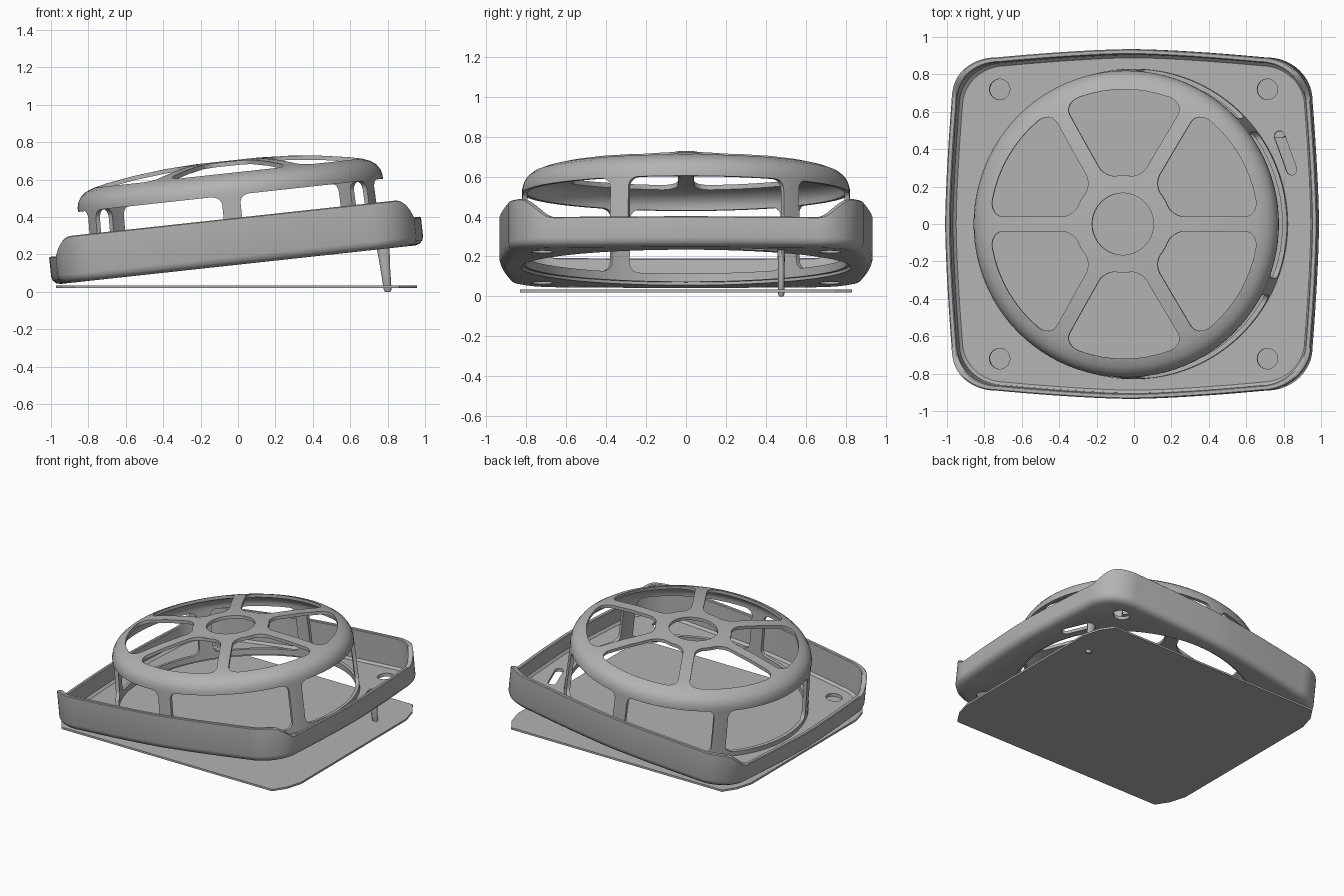
import bpy, bmesh, math
from math import sin, cos, pi, radians, asin
from mathutils import Matrix, Vector

old = bpy.data.objects.get("Cube")
if old:
    bpy.data.objects.remove(old, do_unlink=True)

grey = bpy.data.materials.new("plain grey")
grey.use_nodes = True
grey.diffuse_color = (0.45, 0.45, 0.45, 1)
grey.node_tree.nodes["Principled BSDF"].inputs["Base Color"].default_value = grey.diffuse_color

TILT = Matrix.Translation((0, 0, 0.145)) @ Matrix.Rotation(radians(-6.2), 4, 'Y')


def finish(name, bm):
    bmesh.ops.recalc_face_normals(bm, faces=bm.faces)
    mesh = bpy.data.meshes.new(name)
    bm.to_mesh(mesh)
    bm.free()
    mesh.materials.append(grey)
    ob = bpy.data.objects.new(name, mesh)
    bpy.context.collection.objects.link(ob)
    return ob


def loft(name, rings, closed=False):
    """Bridge rings of equal length; cap the ends or join last to first."""
    bm = bmesh.new()
    loops = [[bm.verts.new(p) for p in ring] for ring in rings]
    pairs = list(zip(loops, loops[1:]))
    if closed:
        pairs.append((loops[-1], loops[0]))
    n = len(loops[0])
    for a, b in pairs:
        for i in range(n):
            j = (i + 1) % n
            bm.faces.new((a[i], a[j], b[j], b[i]))
    if not closed:
        caps = [bm.faces.new(loops[0]), bm.faces.new(loops[-1])]
        bmesh.ops.triangulate(bm, faces=caps)
    return finish(name, bm)


def select_only(ob):
    bpy.ops.object.select_all(action='DESELECT')
    ob.select_set(True)
    bpy.context.view_layer.objects.active = ob


def cut(ob, cutters):
    for c in cutters:
        mod = ob.modifiers.new("cut", 'BOOLEAN')
        mod.operation = 'DIFFERENCE'
        mod.solver = 'EXACT'
        mod.object = c
        select_only(ob)
        bpy.ops.object.modifier_apply(modifier=mod.name)
        bpy.data.objects.remove(c, do_unlink=True)


def smooth(ob, angle=35):
    select_only(ob)
    bpy.ops.object.shade_smooth_by_angle(angle=radians(angle))


def rounded(u_low, u_high, v):
    """Outline of the square -1..1, with corner widths u and height v."""
    pts = []
    for cx, cy, start in ((1, 1, 0), (-1, 1, 90), (-1, -1, 180), (1, -1, 270)):
        u = u_high if cy > 0 else u_low
        for k in range(7):
            a = radians(start + 15 * k)
            pts.append((cx * (1 - u) + u * cos(a), cy * (1 - v) + v * sin(a)))
        if start in (0, 180):
            pts += [(cx * (1 - u) * (1 - k / 4), cy) for k in range(1, 8)]
    return pts


# Tray: bowed rounded square with a round opening
def outline():
    pts = []
    for k in range(24):
        t = -1 + k / 12
        pts.append((1.0 - 0.035 * abs(t) ** 1.5, 0.66 * t))
    for k in range(16):
        a = pi / 2 * k / 16
        pts.append((0.72 + 0.245 * cos(a), 0.66 + 0.23 * sin(a)))
    for k in range(24):
        t = 1 - k / 12
        pts.append((0.72 * t, 0.935 - 0.045 * abs(t) ** 1.5))
    for k in range(16):
        a = pi / 2 + pi / 2 * k / 16
        pts.append((-0.72 + 0.245 * cos(a), 0.66 + 0.23 * sin(a)))
    return pts + [(-x, -y) for x, y in pts]


edge = outline()


def inset(d, z):
    return [(x * (1 - d / 0.97), y * (1 - d / 0.91), z) for x, y in edge]


def rim(d, drop=0.0):
    ring = []
    for (x, y, _), (_, ey) in zip(inset(d, 0), edge):
        t = min(max((abs(ey) - 0.67) / 0.17, 0), 1)
        ring.append((x, y, 0.15 + 0.1 * t * t * (3 - 2 * t) - drop))
    return ring


def opening(z):
    return [tuple(Vector((x, y)).normalized() * 0.825) + (z,) for x, y in edge]


rings = [opening(0), inset(0.045, 0)]
rings += [inset(0.045 * (1 - sin(a)), 0.045 * (1 - cos(a))) for a in (pi / 6, pi / 3, pi / 2)]
rings += [rim(0, 0.005), rim(0.005), rim(0.022), rim(0.027, 0.005),
          inset(0.03, 0.04), inset(0.045, 0.024), opening(0.024)]
tray = loft("tray", rings, closed=True)


def column(points):
    return loft("cutter", [[(x, y, z) for x, y in points] for z in (-0.1, 0.1)])


holes = []
for sx in (-1, 1):
    for sy in (-1, 1):
        holes.append(column([(sx * 0.72 + 0.055 * cos(k * pi / 16),
                              sy * 0.72 + 0.055 * sin(k * pi / 16)) for k in range(32)]))
# Slanted slot beside the pin
slot = []
direction = math.atan2(-0.18, 0.065)
for centre, start in (((0.85, 0.29), -pi / 2), ((0.785, 0.47), pi / 2)):
    for k in range(9):
        a = direction + start + pi * k / 8
        slot.append((centre[0] + 0.028 * cos(a), centre[1] + 0.028 * sin(a)))
holes.append(column(slot))
cut(tray, holes)

# Cage: turned dome with spokes, legs and a base ring
outer = [(0.83, 0.015), (0.826, 0.2), (0.82, 0.37), (0.82, 0.395), (0.812, 0.425), (0.795, 0.452),
         (0.765, 0.475), (0.72, 0.492), (0.65, 0.508), (0.5, 0.532), (0.33, 0.55), (0.165, 0.558)]
inner = [(0.165, 0.535), (0.33, 0.527), (0.5, 0.509), (0.65, 0.485), (0.72, 0.468),
         (0.76, 0.448), (0.785, 0.42), (0.795, 0.395), (0.795, 0.37), (0.801, 0.2), (0.805, 0.015)]
SEG = 96
cage = loft("cage", [[(r * cos(2 * pi * k / SEG), r * sin(2 * pi * k / SEG), z)
                      for k in range(SEG)] for r, z in outer + inner], closed=True)
windows = []
# Roof windows between six straight spokes
for i in range(6):
    mid = radians(30 + 60 * i)
    shape = []
    for s, t in rounded(0.6, 0.26, 0.3):
        r = 0.49 + 0.23 * t
        a = mid + s * (pi / 6 - asin(0.04 / r))
        shape.append((r * cos(a), r * sin(a)))
    windows.append(loft("cutter", [[(x, y, z) for x, y in shape] for z in (0.44, 0.7)]))
# Side windows between the legs
legs = [-90, -24, 40, 90, 140, 204, 270]
for lo, hi in zip(legs, legs[1:]):
    mid, half = radians((lo + hi) / 2), radians((hi - lo) / 2) - 0.06
    windows.append(loft("cutter", [
        [(r * cos(mid + s * half), r * sin(mid + s * half), 0.215 + 0.158 * t)
         for s, t in rounded(0.13, 0.13, 0.3)] for r in (0.6, 1.1)]))
cut(cage, windows)

for part in (tray, cage):
    part.data.transform(TILT)
    smooth(part)

# Flat plate with clipped corners
quarter = [(0.965, 0.62), (0.93, 0.74), (0.87, 0.83)]
corner = [(x, y) for x, y in quarter]
corner += [(-x, y) for x, y in reversed(quarter)]
corner += [(-x, -y) for x, y in corner]
base_plate = loft("base_plate", [[(x - 0.008, y, z) for x, y in corner] for z in (0.02, 0.034)])

# Tapered pin that reaches the ground
pin_rings = []
for x, z, rx, ry in ((0.80, 0, 0.014, 0.01), (0.80, 0.012, 0.021, 0.016),
                     (0.788, 0.12, 0.026, 0.017), (0.776, 0.235, 0.034, 0.018)):
    pin_rings.append([(x + rx * cos(k * pi / 8), 0.477 + ry * sin(k * pi / 8), z) for k in range(16)])
smooth(loft("pin", pin_rings))
